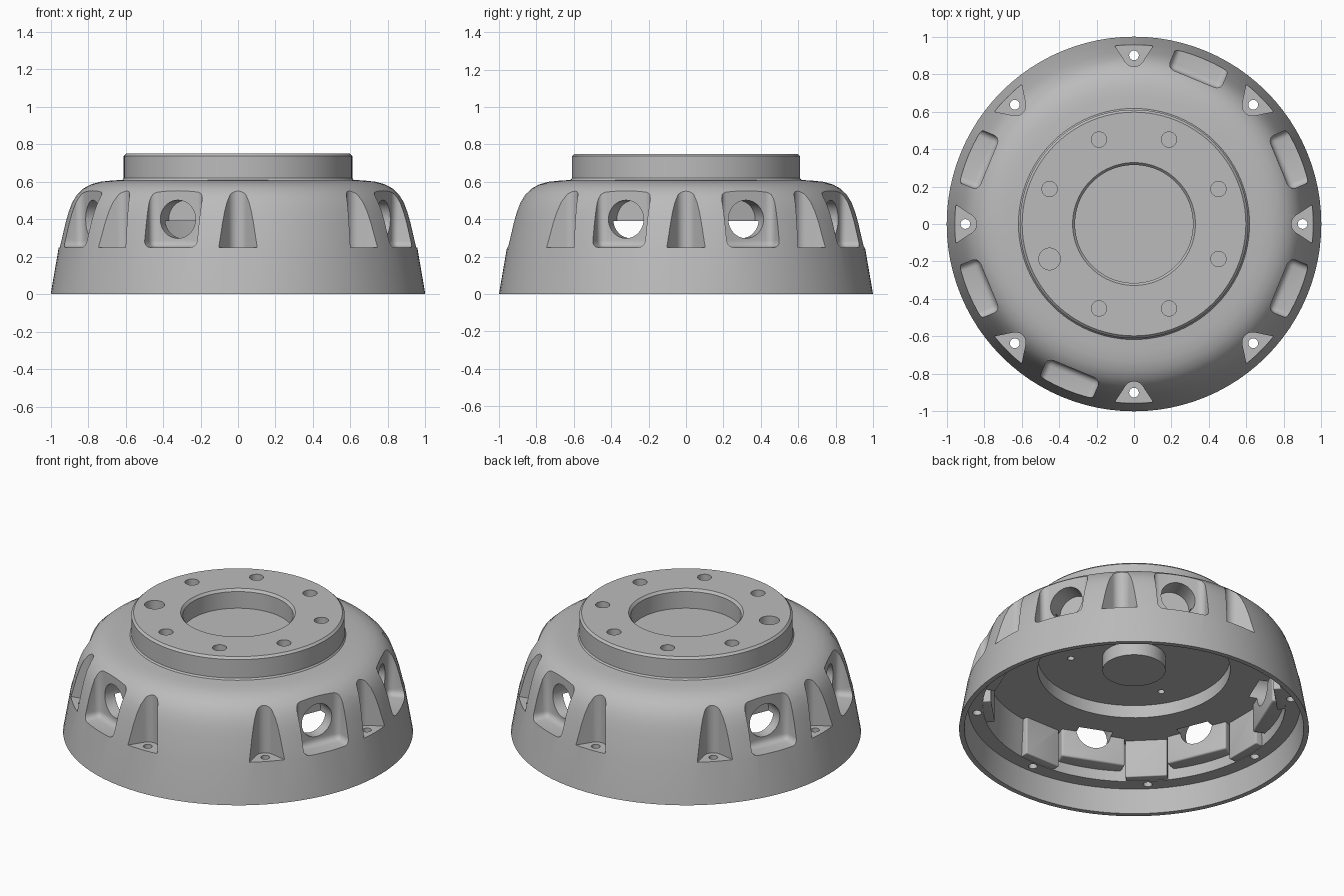
import bpy, bmesh
from math import sin, cos, pi, radians
from mathutils import Matrix, Vector

cube = bpy.data.objects.get("Cube")
if cube:
    bpy.data.objects.remove(cube)

metal = bpy.data.materials.new("cast grey metal")
metal.use_nodes = True
GREY = (0.5, 0.5, 0.5, 1)
metal.diffuse_color = GREY
metal.node_tree.nodes["Principled BSDF"].inputs["Base Color"].default_value = GREY


def make_object(name, bm):
    bmesh.ops.recalc_face_normals(bm, faces=bm.faces)
    mesh = bpy.data.meshes.new(name)
    bm.to_mesh(mesh)
    bm.free()
    mesh.materials.append(metal)
    obj = bpy.data.objects.new(name, mesh)
    bpy.context.collection.objects.link(obj)
    return obj


def lathe(name, profile, steps=96):
    """Spin an (r, z) profile that starts and ends on the axis."""
    bm = bmesh.new()
    verts = [bm.verts.new((r, 0, z)) for r, z in profile]
    edges = [bm.edges.new(pair) for pair in zip(verts, verts[1:])]
    bmesh.ops.spin(bm, geom=verts + edges, axis=(0, 0, 1), cent=(0, 0, 0),
                   angle=2 * pi, steps=steps, use_duplicate=False)
    bmesh.ops.remove_doubles(bm, verts=bm.verts, dist=0.0005)
    return make_object(name, bm)


def turn(degrees):
    return Matrix.Rotation(radians(degrees), 4, 'Z')


def add_box(bm, x, y, z, matrix, bevel):
    """Rounded box from (min, max) ranges, placed by a matrix."""
    part = bmesh.new()
    bmesh.ops.create_cube(part, size=1)
    for v in part.verts:
        v.co = Vector([lo + (c + 0.5) * (hi - lo)
                       for c, (lo, hi) in zip(v.co, (x, y, z))])
    bmesh.ops.bevel(part, geom=part.edges[:], offset=bevel, segments=4,
                    profile=0.5, affect='EDGES')
    part.transform(matrix)
    temp = bpy.data.meshes.new("temp")
    part.to_mesh(temp)
    part.free()
    bm.from_mesh(temp)
    bpy.data.meshes.remove(temp)


def add_cylinder(bm, radius, depth, matrix, segments=32):
    bmesh.ops.create_cone(bm, cap_ends=True, segments=segments, radius1=radius,
                          radius2=radius, depth=depth, matrix=matrix)


def combine(target, name, bm, operation):
    """Apply a boolean with a temporary helper object."""
    helper = make_object(name, bm)
    helper.hide_render = True
    mod = target.modifiers.new(name, 'BOOLEAN')
    mod.operation = operation
    mod.solver = 'EXACT'
    mod.object = helper
    bpy.ops.object.select_all(action='DESELECT')
    bpy.context.view_layer.objects.active = target
    target.select_set(True)
    bpy.ops.object.modifier_apply(modifier=mod.name)
    bpy.data.objects.remove(helper)


# Bell-shaped shell: bore, flange, shoulder, skirt, then the hollow underside
housing = lathe("bell_housing", [
    (0, 0.63), (0.315, 0.63), (0.315, 0.735), (0.328, 0.75),
    (0.597, 0.75), (0.61, 0.737), (0.61, 0.62), (0.617, 0.61),
    (0.68, 0.606), (0.735, 0.6), (0.785, 0.586), (0.825, 0.564),
    (0.86, 0.532), (0.887, 0.49), (0.907, 0.44), (0.925, 0.38),
    (0.942, 0.31), (0.957, 0.25), (1, 0),
    (0.97, 0), (0.95, 0.15), (0.865, 0.15), (0.85, 0.39),
    (0.55, 0.39), (0.55, 0.47), (0.18, 0.47), (0.18, 0.385), (0, 0.385)])

WINDOWS = (22.5, 67.5, 157.5, 202.5, 247.5, 337.5)
BOLTS = range(0, 360, 45)

# Thickened pads behind the windows and the bolt pockets
bm = bmesh.new()
for a in WINDOWS:
    add_box(bm, (0.77, 0.88), (-0.19, 0.19), (0.215, 0.45), turn(a), 0.012)
combine(housing, "window_pads", bm, 'UNION')
bm = bmesh.new()
for a in BOLTS:
    add_box(bm, (0.81, 0.89), (-0.12, 0.12), (0.153, 0.45), turn(a), 0.006)
combine(housing, "bolt_pads", bm, 'UNION')

# Window pockets
bm = bmesh.new()
for a in WINDOWS:
    add_box(bm, (0.838, 1.2), (-0.152, 0.152), (0.25, 0.8), turn(a), 0.035)
combine(housing, "window_pockets", bm, 'DIFFERENCE')

# Bolt pockets: rounded wedges that open outwards
bm = bmesh.new()
for a in BOLTS:
    arc = [radians(123 + 114 * i / 12) for i in range(13)]
    outline = [(1.1, 0.2)] + [(0.895 + 0.055 * cos(t), 0.055 * sin(t))
                              for t in arc] + [(1.1, -0.2)]
    face = bm.faces.new([bm.verts.new(turn(a) @ Vector((x, y, 0.25)))
                         for x, y in outline])
    top = bmesh.ops.extrude_face_region(bm, geom=[face])["geom"]
    bmesh.ops.translate(bm, vec=(0, 0, 0.5),
                        verts=[v for v in top if isinstance(v, bmesh.types.BMVert)])
combine(housing, "bolt_pockets", bm, 'DIFFERENCE')

# Round windows, bolt holes and blind flange holes
bm = bmesh.new()
for a in WINDOWS:
    add_cylinder(bm, 0.102, 0.3, turn(a) @ Matrix.Translation((0.87, 0, 0.4))
                 @ Matrix.Rotation(pi / 2, 4, 'Y'))
for a in BOLTS:
    add_cylinder(bm, 0.026, 0.2, turn(a) @ Matrix.Translation((0.9, 0, 0.2)), 20)
    size = 0.058 if a == 180 else 0.041
    add_cylinder(bm, size, 0.2, turn(a + 22.5)
                 @ Matrix.Translation((0.488, 0, 0.79)), 24)
# Two small dowel holes under the floor
for x, y in ((0.27, -0.24), (-0.37, -0.2)):
    add_cylinder(bm, 0.02, 0.08, Matrix.Translation((x, y, 0.47)), 16)
combine(housing, "drilled_holes", bm, 'DIFFERENCE')

bpy.ops.object.shade_smooth_by_angle(angle=radians(30))
